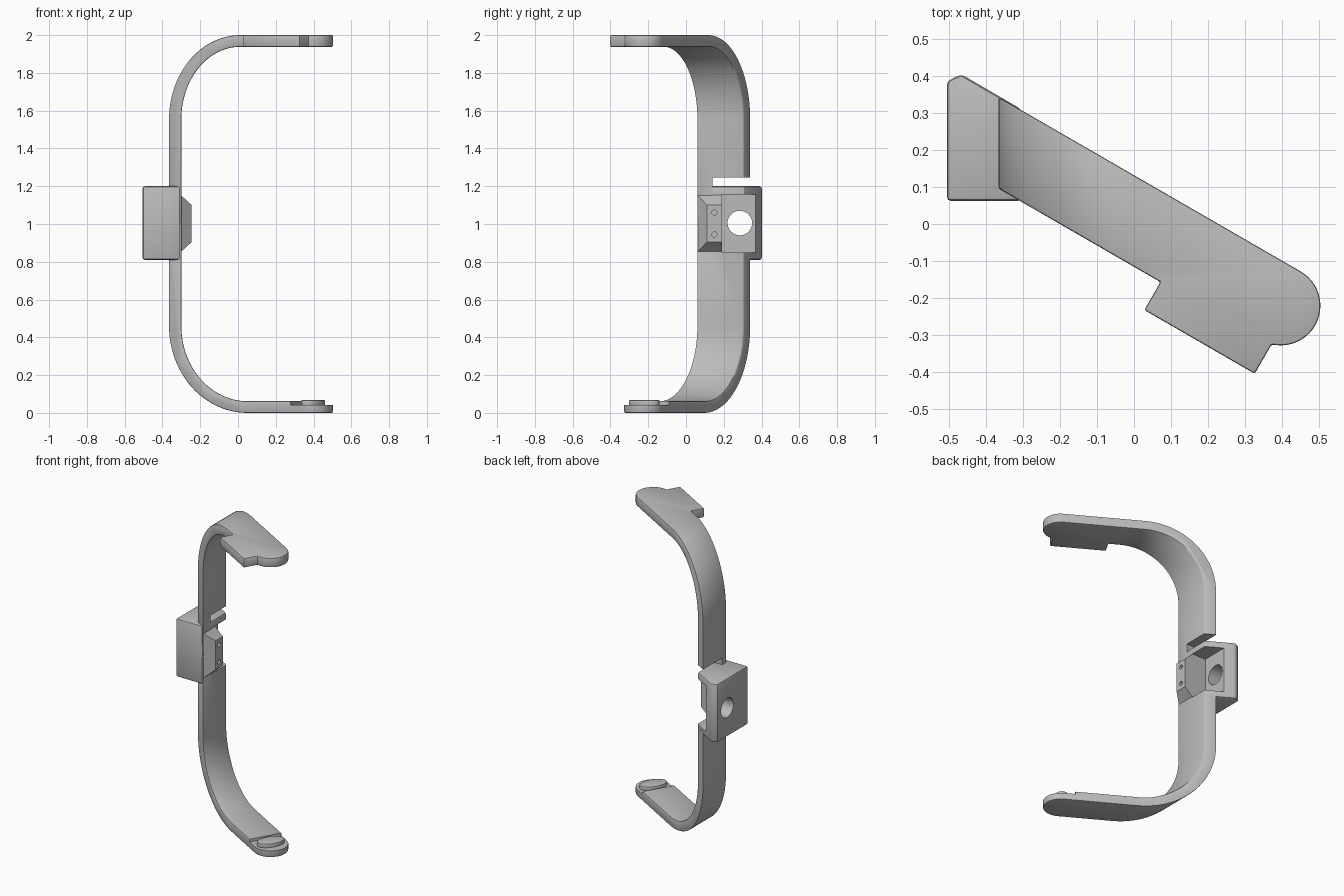
import bpy, bmesh, math
from mathutils import Vector

cube = bpy.data.objects.get("Cube")
if cube:
    bpy.data.objects.remove(cube, do_unlink=True)

grey = bpy.data.materials.new("plain_grey")
grey.use_nodes = True
grey.diffuse_color = (0.5, 0.5, 0.5, 1)
grey.node_tree.nodes["Principled BSDF"].inputs["Base Color"].default_value = (0.5, 0.5, 0.5, 1)

C, S = math.cos(math.pi / 6), math.sin(math.pi / 6)


def plan(u, v):
    """Point in the strap's own direction, turned 30 degrees about z."""
    return u * C + v * S, -u * S + v * C


def loft(name, ring_a, ring_b):
    """Closed solid between two matching rings of points."""
    bm = bmesh.new()
    a = [bm.verts.new(p) for p in ring_a]
    b = [bm.verts.new(p) for p in ring_b]
    bm.faces.new(a)
    bm.faces.new(b[::-1])
    for i in range(len(a)):
        j = (i + 1) % len(a)
        bm.faces.new((a[i], b[i], b[j], a[j]))
    bmesh.ops.recalc_face_normals(bm, faces=bm.faces)
    mesh = bpy.data.meshes.new(name)
    bm.to_mesh(mesh)
    bm.free()
    obj = bpy.data.objects.new(name, mesh)
    mesh.materials.append(grey)
    bpy.context.collection.objects.link(obj)
    return obj


def prism_z(name, pts, z0, z1):
    return loft(name, [(x, y, z0) for x, y in pts], [(x, y, z1) for x, y in pts])


def box(name, x, y, z):
    return prism_z(name, [(x[0], y[0]), (x[1], y[0]), (x[1], y[1]), (x[0], y[1])], *z)


def rod_x(name, y, z, r, x0, x1, n=32):
    ring = [(y + r * math.cos(2 * math.pi * i / n), z + r * math.sin(2 * math.pi * i / n))
            for i in range(n)]
    return loft(name, [(x0, p, q) for p, q in ring], [(x1, p, q) for p, q in ring])


def activate(obj):
    bpy.ops.object.select_all(action='DESELECT')
    obj.select_set(True)
    bpy.context.view_layer.objects.active = obj


def boolean(obj, cutter, operation='DIFFERENCE'):
    cutter.hide_render = True
    activate(obj)
    mod = obj.modifiers.new("cut", 'BOOLEAN')
    mod.operation, mod.object, mod.solver = operation, cutter, 'EXACT'
    bpy.ops.object.modifier_apply(modifier=mod.name)
    bpy.data.objects.remove(cutter, do_unlink=True)


def bevel(obj, width):
    activate(obj)
    mod = obj.modifiers.new("soft_edges", 'BEVEL')
    mod.width, mod.segments = width, 2
    mod.limit_method, mod.angle_limit = 'ANGLE', math.radians(40)
    mod.use_clamp_overlap = False
    bpy.ops.object.modifier_apply(modifier=mod.name)


def finish(obj):
    activate(obj)
    bpy.ops.object.shade_smooth_by_angle(angle=math.radians(30))


# Strap halves: a bent side profile trimmed by a slanted, round-ended outline
V0, V1 = -0.1, 0.114
END_U, END_R = 0.453, (V1 - V0) / 2
MID_V = (V0 + V1) / 2


def strap_half(name, side, z_end, cx, cz, tab):
    def arc(x_wall, z_flat, n=24):
        rx, rz = cx - x_wall, abs(z_flat - cz)
        return [(cx - rx * math.cos(t), cz + side * rz * math.sin(t))
                for t in (math.pi / 2 * i / n for i in range(n + 1))]
    z_in = z_end - side * 0.062
    profile = [(-0.365, 1)] + arc(-0.365, z_end) + [(0.8, z_end), (0.8, z_in)]
    profile += arc(-0.3, z_in)[::-1] + [(-0.3, 1)]
    strap = loft(name, [(x, -1, z) for x, z in profile], [(x, 1, z) for x, z in profile])

    outline, start = [(-0.8, V0)], -math.pi / 2
    if tab:
        outline += [(0.14, V0), (0.14, -0.187), (0.484, -0.187)]
        start = -math.acos(0.031 / END_R)
    for i in range(25):
        t = start + (math.pi / 2 - start) * i / 24
        outline.append((END_U + END_R * math.cos(t), MID_V + END_R * math.sin(t)))
    outline.append((-0.8, V1))
    trim = prism_z("outline_cutter", [plan(*p) for p in outline], -0.5, 2.5)
    boolean(strap, trim, 'INTERSECT')
    bevel(strap, 0.006)
    return strap


def pocket():
    return box("pocket_cutter", (-0.405, 0.1), (0.19, 0.7), (0.85, 1.155))


upper = strap_half("upper_strap", 1, 2.0, 0.012, 1.555, True)
boolean(upper, pocket())
boolean(upper, box("slot_cutter", (-0.7, 0), (0.14, 0.7), (1.15, 1.245)))
finish(upper)

lower = strap_half("lower_strap", -1, 0.0, 0.05, 0.46, False)
boolean(lower, pocket())
# Stepped lower tip with an oval boss
step = [plan(u, v) for u, v in ((0.38, -0.3), (0.7, -0.3), (0.7, 0.3), (0.38, 0.3))]
boolean(lower, prism_z("step_cutter", step, 0.043, 0.2))
finish(lower)

oval = [plan(0.455 + 0.052 * math.cos(t), MID_V + 0.088 * math.sin(t))
        for t in (2 * math.pi * i / 32 for i in range(32))]
boss = prism_z("tip_boss", oval, 0.035, 0.068)
bevel(boss, 0.005)
finish(boss)

# Mounting block with an open pocket and a through hole
edge_y = (0.116 + 0.302 * S) / C
block = prism_z("mounting_block", [(-0.505, 0.062), (-0.505, 0.385), (-0.466, 0.404),
                                   (-0.302, edge_y), (-0.302, 0.062)], 0.81, 1.2)
bevel(block, 0.012)
boolean(block, pocket())
boolean(block, rod_x("hole_cutter", 0.285, 1.005, 0.065, -0.7, -0.2))
finish(block)

# Tapered pad beside the pocket, with two pin holes
base = [(0.06, 0.85), (0.19, 0.85), (0.19, 1.155), (0.06, 1.155)]
face = [(0.11, 0.905), (0.19, 0.905), (0.19, 1.1), (0.11, 1.1)]
pad = loft("tapered_pad", [(-0.305, y, z) for y, z in base], [(-0.245, y, z) for y, z in face])
for z in (0.945, 1.06):
    boolean(pad, rod_x("pin_hole_cutter", 0.15, z, 0.014, -0.285, -0.2, 16))
finish(pad)
